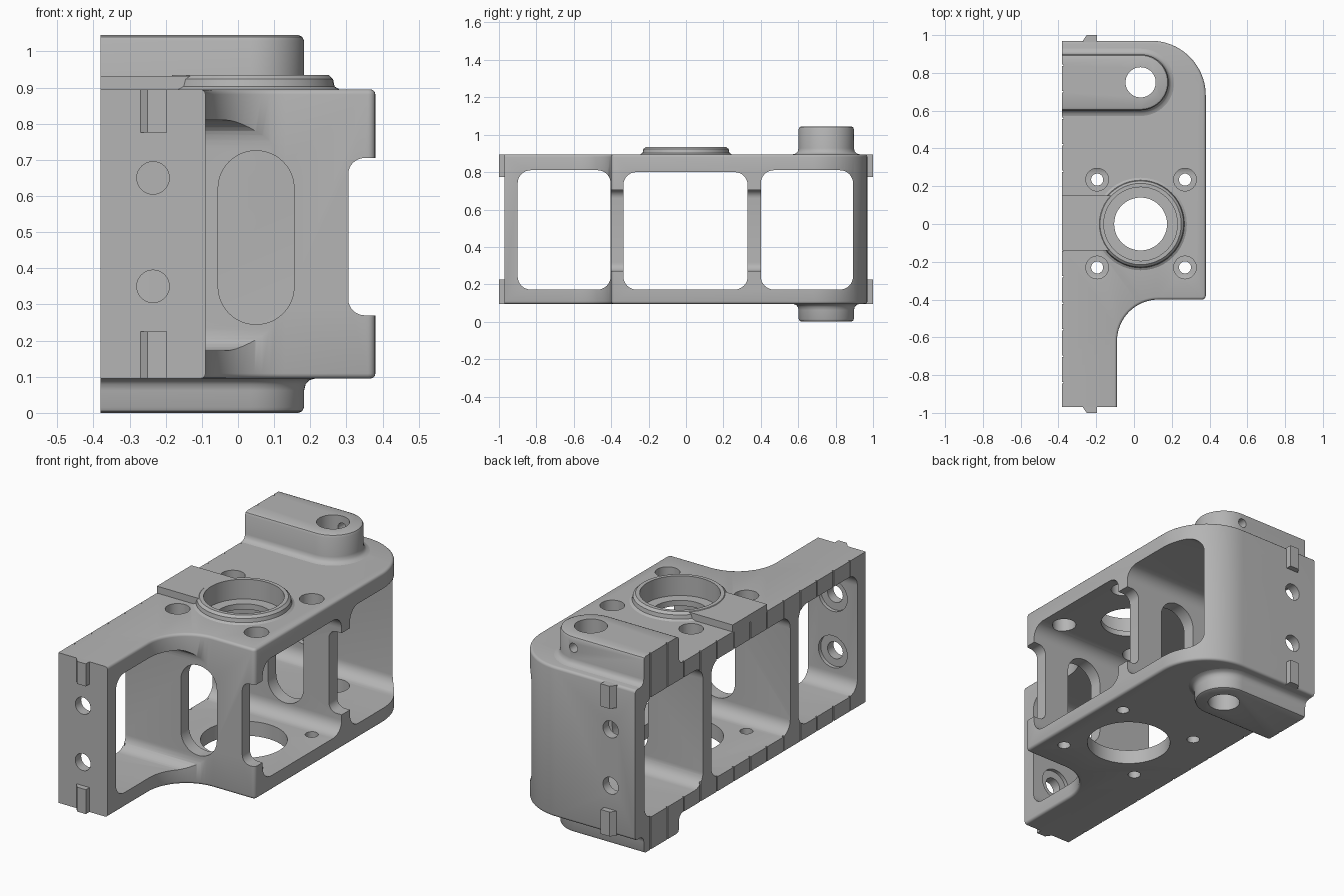
import bpy, bmesh, math

cube = bpy.data.objects.get("Cube")
if cube:
    bpy.data.objects.remove(cube, do_unlink=True)

GREY = (0.46, 0.46, 0.46, 1)
mat = bpy.data.materials.new("machined_grey")
mat.use_nodes = True
mat.diffuse_color = GREY
mat.node_tree.nodes["Principled BSDF"].inputs["Base Color"].default_value = GREY

BOTTOM, TOP, LEFT = 0.095, 0.895, -0.38
AXIS = {"x": lambda a, b, t: (t, a, b),
        "y": lambda a, b, t: (a, t, b),
        "z": lambda a, b, t: (a, b, t)}


def arc(cx, cy, r, start, end, n=12):
    angles = [math.radians(start + (end - start) * i / n) for i in range(n + 1)]
    return [(cx + r * math.cos(a), cy + r * math.sin(a)) for a in angles]


def circle(cx, cy, r, n=48):
    return arc(cx, cy, r, 0, 360, n)[:-1]


def rounded(a0, a1, b0, b1, r, n=8):
    return (arc(a1 - r, b1 - r, r, 0, 90, n) + arc(a0 + r, b1 - r, r, 90, 180, n)
            + arc(a0 + r, b0 + r, r, 180, 270, n) + arc(a1 - r, b0 + r, r, 270, 360, n))


def rect(a0, a1, b0, b1):
    return [(a0, b0), (a1, b0), (a1, b1), (a0, b1)]


def loft(name, axis, levels, soften=0):
    """Solid skinned through outlines placed at increasing positions on an axis."""
    bm = bmesh.new()
    rings = [[bm.verts.new(AXIS[axis](a, b, t)) for a, b in pts] for pts, t in levels]
    bm.faces.new(rings[0])
    bm.faces.new(rings[-1])
    for low, high in zip(rings, rings[1:]):
        for i in range(len(low)):
            j = (i + 1) % len(low)
            bm.faces.new((low[i], low[j], high[j], high[i]))
    bmesh.ops.recalc_face_normals(bm, faces=bm.faces)
    if soften:
        def soft(e):
            p, q = (v.co for v in e.verts)
            return (abs(p.z - q.z) < 1e-5 and max(p.x, q.x) > LEFT + 0.001
                    and max(p.y, q.y) > -0.96)
        bmesh.ops.bevel(bm, geom=[e for e in bm.edges if soft(e)], offset=soften,
                        segments=3, profile=0.5, affect="EDGES")
    me = bpy.data.meshes.new(name)
    bm.to_mesh(me)
    bm.free()
    me.materials.append(mat)
    ob = bpy.data.objects.new(name, me)
    bpy.context.collection.objects.link(ob)
    return ob


def prism(name, axis, pts, lo, hi, soften=0):
    return loft(name, axis, [(pts, lo), (pts, hi)], soften)


def cutter(axis, pts, lo, hi):
    ob = prism("cutter", axis, pts, lo, hi)
    ob.hide_render = True
    return ob


def cut(ob, cutters):
    for c in cutters:
        m = ob.modifiers.new("cut", "BOOLEAN")
        m.operation, m.solver, m.object = "DIFFERENCE", "EXACT", c
    deps = bpy.context.evaluated_depsgraph_get()
    me = bpy.data.meshes.new_from_object(ob.evaluated_get(deps))
    ob.modifiers.clear()
    ob.data = me


# Main housing block
plan = ([(LEFT, -0.97), (-0.09, -0.97)] + arc(0.13, -0.62, 0.22, 180, 90, 16)
        + arc(0.36, -0.38, 0.02, -90, 0, 4) + arc(0.09, 0.68, 0.29, 0, 90, 20)
        + [(LEFT, 0.97)])
housing = prism("housing", "z", plan, BOTTOM, TOP, soften=0.014)

# Three cross windows, web slots and web edge relief
cuts = [cutter("x", rounded(y0, y1, 0.172, z1, 0.07), -0.6, 0.6)
        for y0, y1, z1 in ((-0.9, -0.403, 0.81), (-0.335, 0.33, 0.8), (0.4, 0.893, 0.81))]
cuts.append(cutter("y", rounded(-0.055, 0.155, 0.245, 0.725, 0.104, 12), -0.5, 0.5))
cuts.append(cutter("y", rounded(0.305, 0.6, 0.27, 0.705, 0.045), -0.42, 0.42))

# Main bearing bore: wide seat above, narrow lip, wide lower hole
BX = 0.035
seat = cutter("z", circle(BX, 0, 0.195), 0.83, 1.0)
cuts += [seat, cutter("z", circle(BX, 0, 0.14), 0.7, 0.9),
         cutter("z", circle(BX, 0, 0.21), 0.0, 0.3)]

# Screw holes round the bore
for x in (-0.195, 0.27):
    for y in (-0.23, 0.235):
        cuts.append(cutter("z", circle(x, y, 0.06, 32), 0.7, 1.0))
        cuts.append(cutter("z", circle(x, y, 0.032, 24), 0.0, 0.3))

# End wall bolt holes with inner spot faces
for z in (0.35, 0.65):
    for s in (-1, 1):
        lo, hi = sorted((s * 0.8, s * 1.1))
        cuts.append(cutter("y", circle(-0.235, z, 0.045, 32), lo, hi))
        lo, hi = sorted((s * 0.8, s * 0.92))
        cuts.append(cutter("y", circle(-0.235, z, 0.085, 32), lo, hi))

# Pivot bore and fine grooves on the flat side
pivot = cutter("z", circle(BX, 0.75, 0.08), -0.2, 1.3)
grooves = [cutter("x", rect(y - 0.004, y + 0.004, -0.1, 1.2), -0.45, LEFT + 0.008)
           for y in (-0.84 + 0.14 * i for i in range(13))]
cut(housing, cuts + [pivot] + grooves)


# Pivot bosses above and below
def boss_plan(d):
    r = 0.148 + d
    return [(LEFT, 0.75 - r)] + arc(BX, 0.75, r, -90, 90, 28) + [(LEFT, 0.75 + r)]


PROFILE = ((0.03, 0), (0.014, 0.005), (0.004, 0.016), (0, 0.033))


def boss_levels(height):
    rows = PROFILE + ((0, height - 0.016), (-0.005, height - 0.005), (-0.016, height))
    return [(boss_plan(d), h) for d, h in rows]


upper = loft("upper_boss", "z", [(p, TOP + h) for p, h in boss_levels(0.15)])
lower = loft("lower_boss", "z", [(p, BOTTOM - h) for p, h in boss_levels(0.095)][::-1])
oil_hole = cutter("y", circle(BX, 0.985, 0.024, 24), 0.75, 1.1)
boss_grooves = [g for g in grooves if 0.6 < g.data.vertices[0].co.y < 0.9]
cut(upper, [pivot, oil_hole] + boss_grooves)
cut(lower, [pivot] + boss_grooves)

# Raised rim round the bore and the pad beside it
rim = loft("bore_rim", "z", [(circle(BX, 0, r), TOP + h) for r, h in
                             ((0.245, 0), (0.232, 0.008), (0.228, 0.028), (0.215, 0.04))])
pad = prism("side_pad", "z", rect(LEFT, -0.1, -0.14, 0.15), TOP - 0.005, 0.932)
cut(rim, [seat])
cut(pad, [seat])

# Locating keys on both end walls
parts = [housing, upper, lower, rim, pad]
for s, end in ((-1, "front"), (1, "back")):
    pts = [(-0.27, s * 0.96), (-0.27, s * 0.972), (-0.25, s), (-0.197, s), (-0.197, s * 0.96)]
    parts.append(prism(end + "_upper_key", "z", pts, 0.775, TOP))
    parts.append(prism(end + "_lower_key", "z", pts, BOTTOM, 0.225))

# Remove the cutters and shade smoothly with crisp edges
for ob in [o for o in bpy.data.objects if o.name.startswith("cutter")]:
    bpy.data.objects.remove(ob, do_unlink=True)
bpy.ops.object.select_all(action="DESELECT")
for ob in parts:
    ob.select_set(True)
bpy.context.view_layer.objects.active = housing
bpy.ops.object.shade_smooth_by_angle(angle=math.radians(35))
